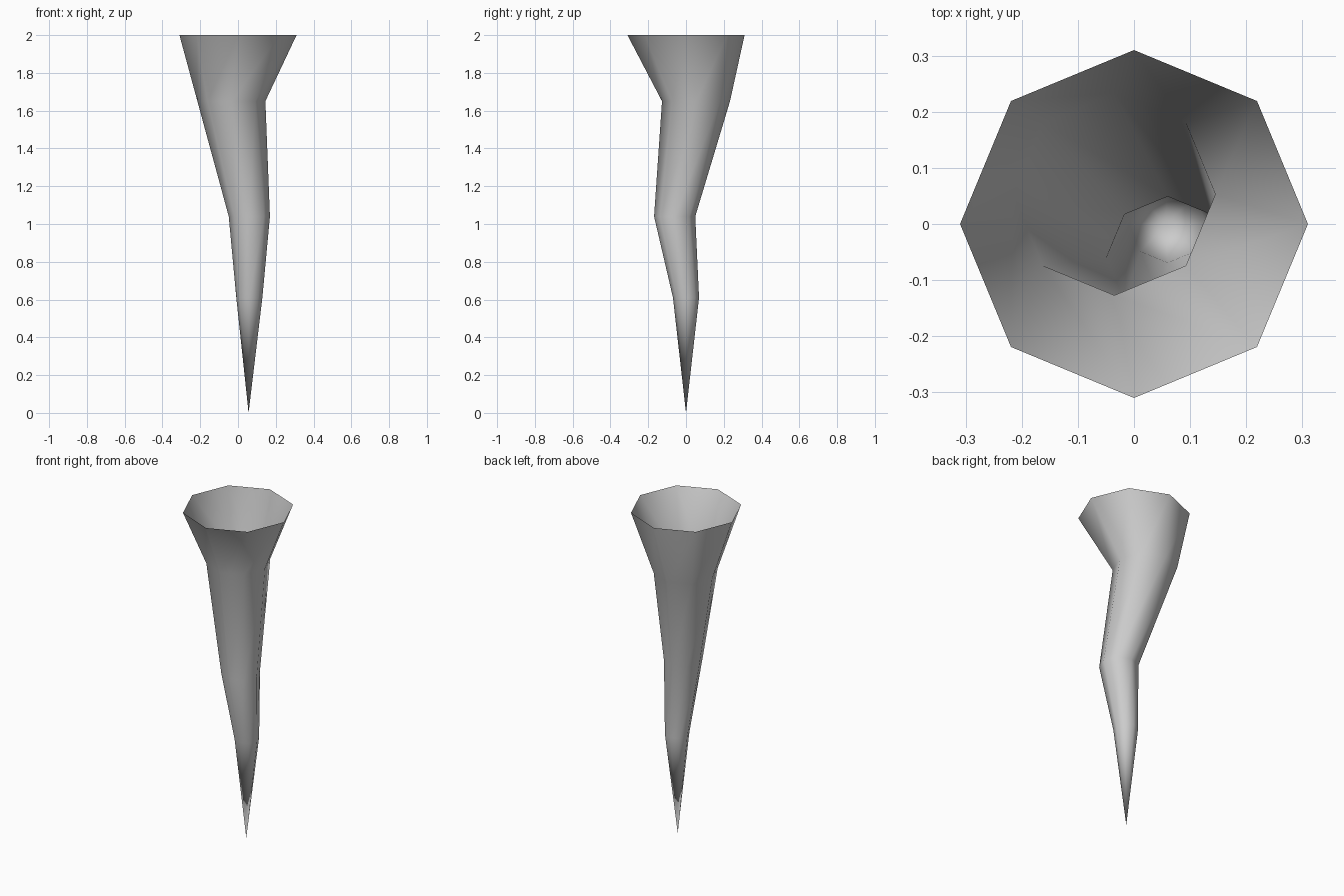
import bpy, bmesh
from math import cos, sin, tau

if "Cube" in bpy.data.objects:
    bpy.data.objects.remove(bpy.data.objects["Cube"])

SIDES = 8
# Ring centre x, y, height and radius, from the open rim downwards
RINGS = [
    (0.0, 0.0, 2.0, 0.31),
    (-0.035, 0.053, 1.65, 0.18),
    (0.06, -0.06, 1.04, 0.109),
    (0.06, 0.0, 0.61, 0.069),
]
TIP = (0.056, 0.0, 0.0)

bm = bmesh.new()

# Bent, tapering tube
rings = [[bm.verts.new((x + r * cos(tau * i / SIDES), y + r * sin(tau * i / SIDES), z))
          for i in range(SIDES)] for x, y, z, r in RINGS]
for upper, lower in zip(rings, rings[1:]):
    for i in range(SIDES):
        j = (i + 1) % SIDES
        bm.faces.new((upper[j], upper[i], lower[i], lower[j]))

# Pointed tip
tip = bm.verts.new(TIP)
for i in range(SIDES):
    bm.faces.new((rings[-1][(i + 1) % SIDES], rings[-1][i], tip))

for f in bm.faces:
    f.smooth = True

mesh = bpy.data.meshes.new("stalactite")
bm.to_mesh(mesh)
bm.free()
bpy.context.collection.objects.link(bpy.data.objects.new("stalactite", mesh))
